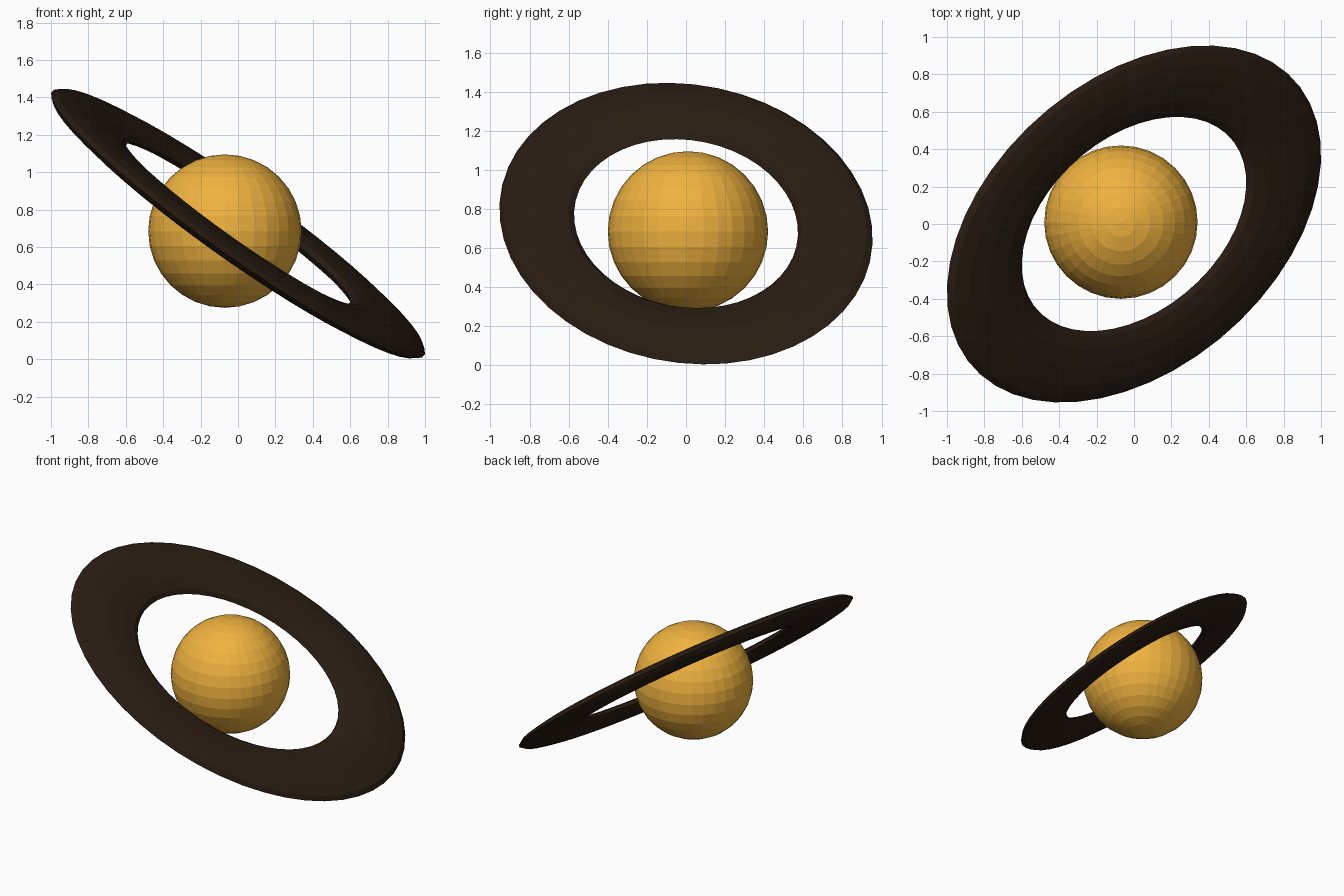
import bpy
from mathutils import Matrix, Vector

if "Cube" in bpy.data.objects:
    bpy.data.objects.remove(bpy.data.objects["Cube"])


def material(name, color):
    mat = bpy.data.materials.new(name)
    mat.diffuse_color = (*color, 1)
    mat.use_nodes = True
    mat.node_tree.nodes["Principled BSDF"].inputs["Base Color"].default_value = mat.diffuse_color
    return mat


# Planet body: flat-faced ball, slightly off the ring centre
bpy.ops.mesh.primitive_uv_sphere_add(segments=32, ring_count=16, radius=0.41,
                                     location=(-0.07, 0.01, 0.685))
planet = bpy.context.object
planet.name = "planet_ball"
planet.data.materials.append(material("amber", (0.87, 0.45, 0.05)))

# Ring: flattened torus, stretched to an oval and tilted
long_axis = Vector((0.761, 0.426, -0.490)).normalized()
normal = Vector((0.602, -0.183, 0.777))
normal = (normal - normal.project(long_axis)).normalized()
short_axis = normal.cross(long_axis)
bpy.ops.mesh.primitive_torus_add(major_segments=48, minor_segments=12,
                                 major_radius=1.0, minor_radius=0.25)
ring = bpy.context.object
ring.name = "planet_ring"
tilt = Matrix((long_axis, short_axis, normal)).transposed().to_4x4()
ring.matrix_world = (Matrix.Translation((0, 0, 0.725)) @ tilt
                     @ Matrix.Diagonal((1.028, 0.706, 0.2, 1)))
ring.data.materials.append(material("dark_brown", (0.022, 0.012, 0.006)))
